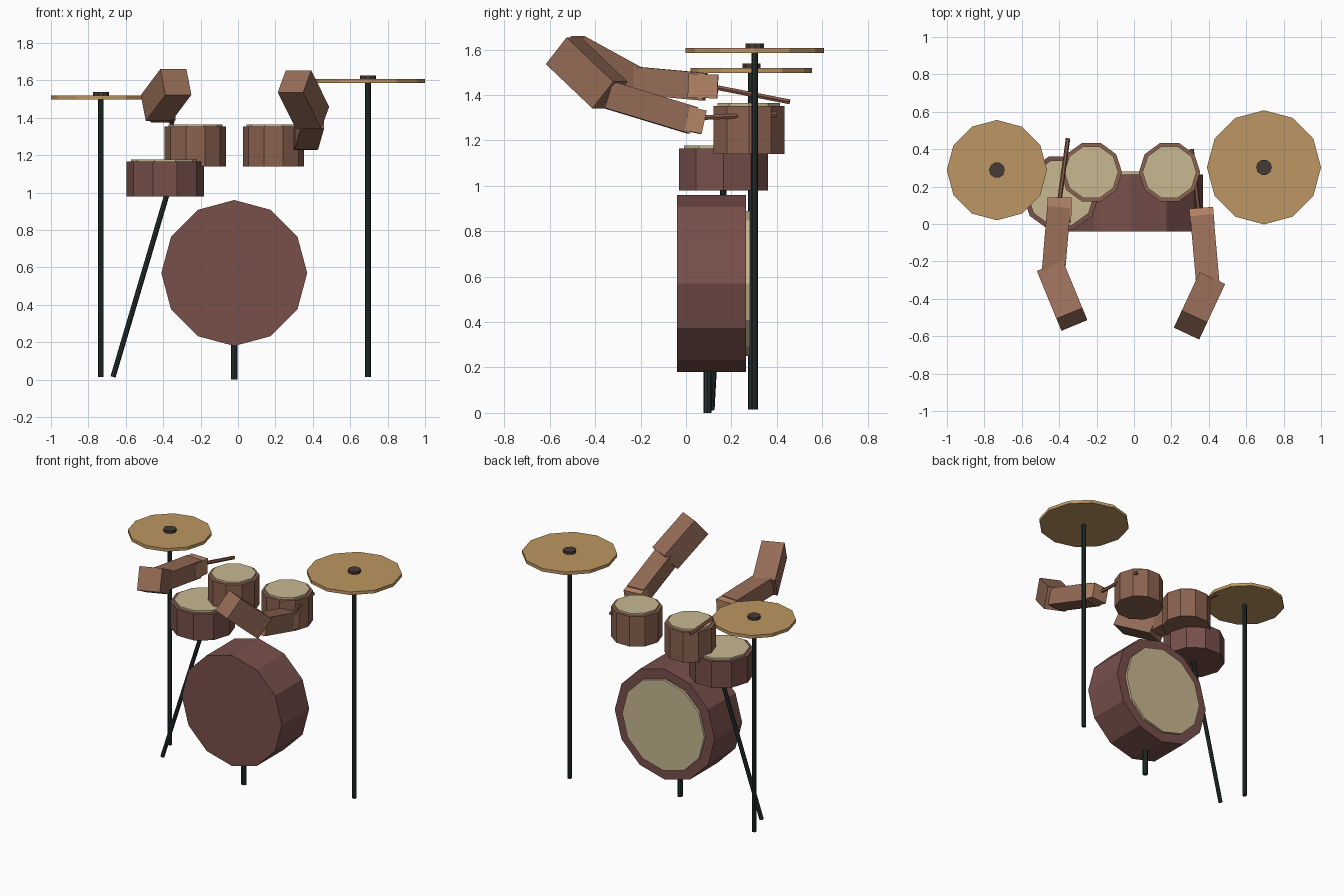
import bpy, bmesh, math
from mathutils import Vector

if "Cube" in bpy.data.objects:
    bpy.data.objects.remove(bpy.data.objects["Cube"])


def material(name, r, g, b):
    m = bpy.data.materials.new(name)
    lin = [((c / 255 + 0.055) / 1.055) ** 2.4 for c in (r, g, b)]
    m.diffuse_color = (*lin, 1)
    m.use_nodes = True
    m.node_tree.nodes["Principled BSDF"].inputs["Base Color"].default_value = m.diffuse_color
    return m


MAROON = material("maroon shell", 120, 80, 75)
BROWN = material("brown shell", 138, 98, 79)
CREAM = material("cream drum head", 200, 184, 145)
BRASS = material("brass", 190, 150, 98)
METAL = material("dark metal", 38, 48, 48)
BELL = material("dark bell", 70, 60, 55)
ARM = material("brown sleeve", 150, 108, 87)
HAND = material("tan hand", 182, 133, 103)
STICK = material("stick wood", 135, 90, 74)


def loft(name, p, q, ring, mat):
    """Close a cross-section (list of offset vectors) between points p and q."""
    bm = bmesh.new()
    p, q = Vector(p), Vector(q)
    a = [bm.verts.new(p + o) for o in ring]
    b = [bm.verts.new(q + o) for o in ring]
    n = len(ring)
    bm.faces.new(a)
    bm.faces.new(b)
    for i in range(n):
        bm.faces.new((a[i], a[(i + 1) % n], b[(i + 1) % n], b[i]))
    bmesh.ops.recalc_face_normals(bm, faces=bm.faces)
    me = bpy.data.meshes.new(name)
    bm.to_mesh(me)
    bm.free()
    me.materials.append(mat)
    ob = bpy.data.objects.new(name, me)
    bpy.context.collection.objects.link(ob)
    return ob


def frame(p, q):
    """Width (horizontal) and thickness directions across the axis p-q."""
    d = (Vector(q) - Vector(p)).normalized()
    w = Vector((1, 0, 0)) if abs(d.z) > 0.9 else Vector((d.y, -d.x, 0)).normalized()
    w = (w - d * w.dot(d)).normalized()
    return w, w.cross(d)


def prism(name, p, q, r, sides, mat):
    w, n = frame(p, q)
    ring = []
    for i in range(sides):
        t = 2 * math.pi * i / sides
        ring.append(w * r * math.cos(t) + n * r * math.sin(t))
    return loft(name, p, q, ring, mat)


def box(name, p, q, width, thick, mat):
    w, n = frame(p, q)
    w, n = w * width / 2, n * thick / 2
    return loft(name, p, q, [w + n, n - w, -w - n, w - n], mat)


# Bass drum with rear head and foot
prism("bass_drum_shell", (-0.02, -0.04, 0.57), (-0.02, 0.265, 0.57), 0.39, 12, MAROON)
prism("bass_drum_head", (-0.02, 0.25, 0.57), (-0.02, 0.282, 0.57), 0.32, 12, CREAM)
prism("bass_drum_foot", (-0.02, 0.095, 0), (-0.02, 0.095, 0.2), 0.018, 8, METAL)

# Snare and two toms: name, x, y, bottom, top, radius, colour
for name, x, y, z0, z1, r, mat in (
        ("snare", -0.39, 0.165, 0.98, 1.165, 0.207, MAROON),
        ("left_tom", -0.228, 0.277, 1.14, 1.352, 0.164, BROWN),
        ("right_tom", 0.19, 0.277, 1.14, 1.352, 0.164, BROWN)):
    prism(name + "_shell", (x, y, z0), (x, y, z1), r, 10, mat)
    prism(name + "_head", (x, y, z1 - 0.02), (x, y, z1 + 0.013), r * 0.88, 10, CREAM)

# Slanted snare leg
prism("snare_leg", (-0.668, 0.112, 0.015), (-0.38, 0.165, 0.99), 0.014, 8, METAL)

# Cymbals on stands: name, x, y, underside height, radius
for name, x, y, z, r in (("left_cymbal", -0.733, 0.288, 1.498, 0.268),
                         ("right_cymbal", 0.695, 0.303, 1.586, 0.305)):
    prism(name, (x, y, z), (x, y, z + 0.022), r, 12, BRASS)
    prism(name + "_bell", (x, y, z + 0.01), (x, y, z + 0.04), 0.042, 10, BELL)
    prism(name + "_stand", (x, y, 0.015), (x, y, z + 0.01), 0.015, 8, METAL)

# Arms: shoulder, elbow, wrist, hand start and end, stick start and tip
for side, sh, el, el2, wr, h0, h1, s0, s1 in (
        ("left", (-0.332, -0.51, 1.592), (-0.437, -0.255, 1.452),
         (-0.432, -0.27, 1.468), (-0.402, 0.085, 1.436),
         (-0.400, 0.01, 1.442), (-0.398, 0.14, 1.437),
         (-0.402, 0.10, 1.44), (-0.353, 0.457, 1.37)),
        ("right", (0.302, -0.54, 1.595), (0.398, -0.335, 1.40),
         (0.397, -0.345, 1.402), (0.364, 0.03, 1.288),
         (0.366, 0.0, 1.297), (0.36, 0.075, 1.28),
         (0.347, 0.06, 1.30), (0.308, 0.40, 1.315))):
    box(side + "_upper_arm", sh, el, 0.15, 0.155, ARM)
    box(side + "_forearm", el2, wr, 0.125, 0.122, ARM)
    box(side + "_hand", h0, h1, 0.128, 0.105, HAND)
    prism(side + "_drumstick", s0, s1, 0.012, 6, STICK)
